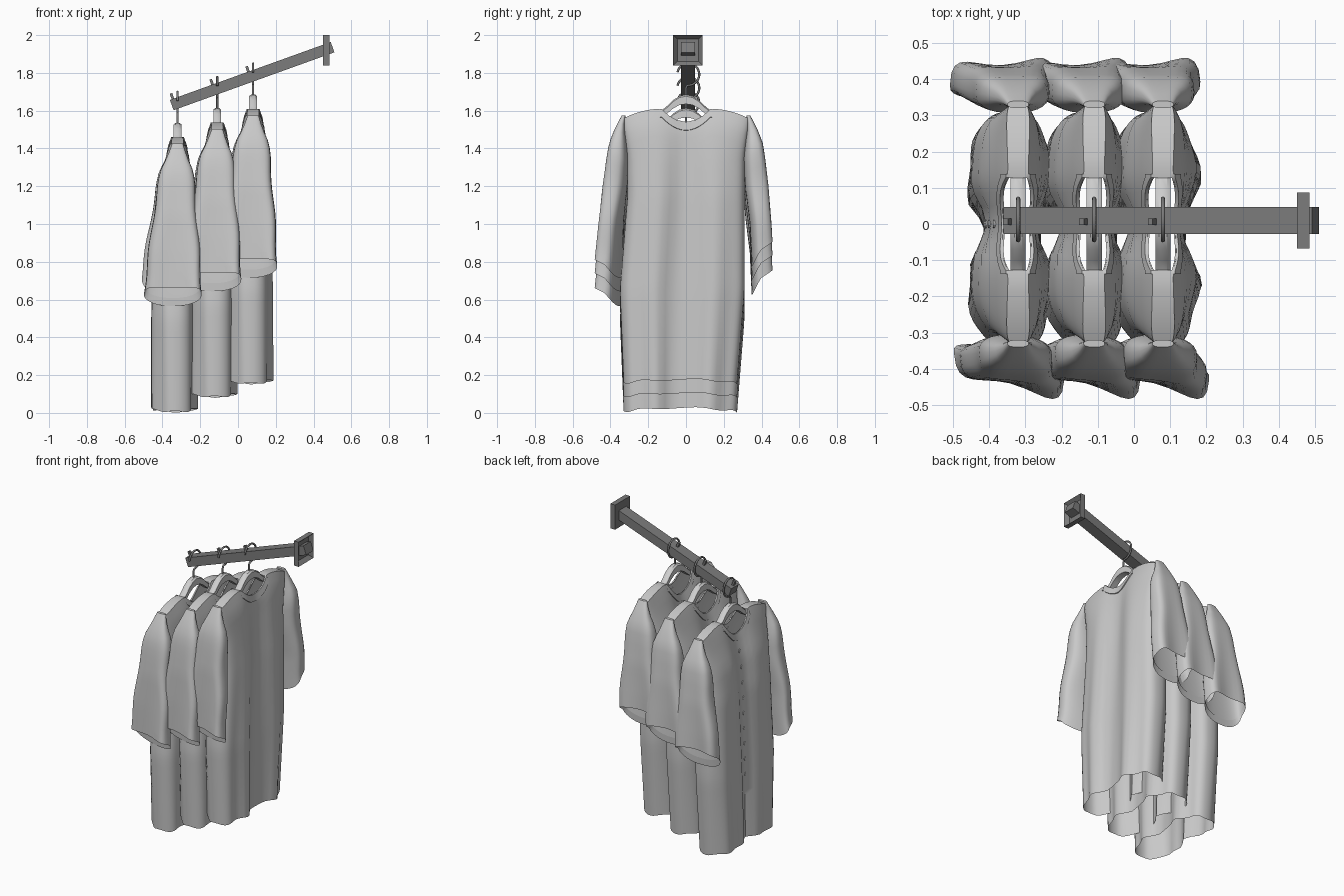
import bpy, bmesh, math
from mathutils import Vector, Matrix

if "Cube" in bpy.data.objects:
    bpy.data.objects.remove(bpy.data.objects["Cube"])


def material(name, value):
    mat = bpy.data.materials.new(name)
    mat.use_nodes = True
    colour = (value, value, value, 1)
    mat.diffuse_color = colour
    mat.node_tree.nodes["Principled BSDF"].inputs["Base Color"].default_value = colour
    return mat


cloth = material("light grey cloth", 0.58)
plastic = material("pale grey hanger", 0.62)
metal = material("dark grey metal", 0.2)


def make_object(name, bm, mat, smooth=None):
    bmesh.ops.recalc_face_normals(bm, faces=bm.faces)
    mesh = bpy.data.meshes.new(name)
    bm.to_mesh(mesh)
    bm.free()
    mesh.materials.append(mat)
    obj = bpy.data.objects.new(name, mesh)
    bpy.context.collection.objects.link(obj)
    if smooth:
        bpy.ops.object.select_all(action="DESELECT")
        obj.select_set(True)
        bpy.context.view_layer.objects.active = obj
        bpy.ops.object.shade_smooth_by_angle(angle=math.radians(smooth))
    return obj


def box(name, size, matrix, mat):
    bm = bmesh.new()
    bmesh.ops.create_cube(bm, size=1, matrix=matrix @ Matrix.Diagonal((*size, 1)))
    return make_object(name, bm, mat)


def wire(name, points, radius, mat):
    curve = bpy.data.curves.new(name, "CURVE")
    curve.dimensions = "3D"
    curve.bevel_depth = radius
    curve.bevel_resolution = 2
    curve.use_fill_caps = True
    spline = curve.splines.new("POLY")
    spline.points.add(len(points) - 1)
    for p, co in zip(spline.points, points):
        p.co = (*co, 1)
    curve.materials.append(mat)
    obj = bpy.data.objects.new(name, curve)
    bpy.context.collection.objects.link(obj)
    return obj


def table(keys, z):
    # Linear lookup in rows of (height, values...)
    if z <= keys[0][0]:
        return keys[0][1:]
    for a, b in zip(keys, keys[1:]):
        if z <= b[0]:
            f = (z - a[0]) / (b[0] - a[0])
            return [p + (q - p) * f for p, q in zip(a[1:], b[1:])]
    return keys[-1][1:]


def power(v, e):
    return math.copysign(abs(v) ** e, v)


def loft(bm, rows, closed=True):
    grid = [[bm.verts.new(p) for p in row] for row in rows]
    n = len(rows[0])
    for low, high in zip(grid, grid[1:]):
        for i in range(n if closed else n - 1):
            j = (i + 1) % n
            bm.faces.new((low[i], low[j], high[j], high[i]))
    return grid


# Shirt body: height, half width, y centre, half depth, x centre
BODY = [(0.0, 0.30, -0.03, 0.13, -0.02), (0.5, 0.33, -0.02, 0.13, -0.02),
        (1.0, 0.31, 0.0, 0.12, -0.02), (1.2, 0.31, 0.0, 0.1, -0.015),
        (1.35, 0.33, 0.0, 0.068, 0.0), (1.41, 0.34, 0.0, 0.05, 0.0),
        (1.46, 0.34, 0.0, 0.03, 0.0)]
NECK = 0.13
SIDES = 64


def top_height(a):
    y = abs(0.34 * power(math.sin(a), 0.8))
    if y < NECK:
        low = 1.39 if math.cos(a) > 0 else 1.35
        return low + (1.46 - low) * (y / NECK) ** 2
    return 1.46 - 0.05 * ((y - NECK) / 0.2) ** 2


def body_point(a, z, puff=0.0):
    width, yc, depth, xc = table(BODY, z)
    s = power(math.sin(a), 0.8)
    loose = max(0, 1 - z / 1.3)
    # Cloth hangs in two lobes, drawn in along the middle
    pinch = 1 - 0.42 * math.exp(-(s / 0.28) ** 2)
    fold = 0.01 * loose * math.sin(s * 13 + 1)
    c = power(math.cos(a), 0.85 - 0.2 * z)
    x = xc + c * (depth * pinch + puff) + fold
    return Vector((x, yc + s * width, z))


def shirt_body():
    bm = bmesh.new()
    angles = [math.tau * i / SIDES for i in range(SIDES)]
    rows = []
    for k in range(31):
        t = k / 30
        row = []
        for a in angles:
            hem = 0.016 + 0.01 * math.cos(a * 2) + 0.005 * math.sin(a * 7)
            row.append(body_point(a, hem + (top_height(a) - hem) * t))
        rows.append(row)
    top = loft(bm, rows)[-1]
    # Close the shoulders and leave the neck open
    half = SIDES // 2
    for i in range(-half // 2, half // 2):
        j = i + 1
        ys = [abs(top[q % SIDES].co.y) for q in (i, j)]
        if min(ys) >= NECK * 0.9:
            ring = [top[q % SIDES] for q in (i, j, half - j, half - i)]
            ring = list(dict.fromkeys(ring))
            if len(ring) > 2:
                bm.faces.new(ring)
    return make_object("shirt_body", bm, cloth, 50)


def collar(name, middle):
    bm = bmesh.new()
    span = [middle + (i / 12 - 1) * 0.33 for i in range(25)]
    rows = [[body_point(a, top_height(a) - drop, puff) for a in span]
            for drop, puff in ((0.045, 0.0), (0.043, 0.006), (0.0, 0.006), (0.0, -0.004))]
    loft(bm, rows, closed=False)
    return make_object(name, bm, cloth, 40)


# Sleeve: height, y centre, y radius, x radius
SLEEVE = [(0.6, 0.395, 0.045, 0.16), (0.85, 0.388, 0.05, 0.135), (1.05, 0.372, 0.06, 0.115),
          (1.2, 0.362, 0.056, 0.1), (1.28, 0.36, 0.046, 0.085), (1.36, 0.35, 0.025, 0.05),
          (1.425, 0.33, 0.01, 0.03)]


def sleeve(name, side, hem_mid, hem_tilt, skew, shift):
    bm = bmesh.new()
    rows = []
    for k in range(19):
        t = k / 18
        row = []
        for i in range(28):
            a = math.tau * i / 28
            c, s = power(math.cos(a), 0.85), power(math.sin(a), 0.75)
            hem = hem_mid + hem_tilt * s + 0.01 * math.cos(2 * a)
            z = hem + (1.425 - hem) * t
            yc, ry, rx = table(SLEEVE, z)
            x = c * rx * (1 + 0.04 * math.sin(z * 16)) + shift * (1 - t)
            # Outer corners of the cuff flare away from the body
            flare = 0.06 * c * c * max(s, 0)
            y = yc + s * ry + (flare + skew * c * rx) * (1 - t)
            row.append((x, side * y, z))
        rows.append(row)
    # Turn the cuff inward
    middle = Vector((shift, side * 0.4, hem_mid))
    rows.insert(0, [Vector(p).lerp(middle, 0.05) + Vector((0, 0, 0.04)) for p in rows[0]])
    grid = loft(bm, rows)
    bm.faces.new(grid[-1])
    return make_object(name, bm, cloth, 45)


def buttons():
    bm = bmesh.new()
    for k in range(9):
        p = body_point(math.pi, 1.24 - 0.1 * k)
        m = Matrix.Translation(p) @ Matrix.Rotation(math.pi / 2, 4, "Y")
        bmesh.ops.create_cone(bm, cap_ends=True, segments=10, radius1=0.011,
                              radius2=0.011, depth=0.012, matrix=m)
    return make_object("shirt_buttons", bm, cloth)


def hanger():
    # Rounded arch whose arms run inside the shoulders
    half = [(0, 1.535, 1.485), (0.035, 1.527, 1.48), (0.07, 1.505, 1.46), (0.1, 1.475, 1.435),
            (0.14, 1.442, 1.405), (0.22, 1.415, 1.385), (0.3, 1.385, 1.365)]
    arch = [(-y, t, b) for y, t, b in half[:0:-1]] + half
    bm = bmesh.new()
    rows = []
    for y, top, bottom in arch:
        w = 0.021
        rows.append([(-w, y, bottom), (w, y, bottom), (w, y, top - 0.008),
                     (w / 2, y, top), (-w / 2, y, top), (-w, y, top - 0.008)])
    grid = loft(bm, rows)
    bm.faces.new(grid[0])
    bm.faces.new(grid[-1])
    return make_object("hanger", bm, plastic, 30)


def hook():
    pts = [(0, 0, 1.52), (0, 0, 1.57)]
    for k in range(25):
        a = math.radians(-95 + k * 11)
        pts.append((0, 0.012 + 0.058 * math.cos(a), 1.642 + 0.058 * math.sin(a)))
    return wire("hanger_hook", pts, 0.006, metal)


# One dressed hanger, then two linked copies up the arm
parts = [shirt_body(), collar("collar_back", 0), collar("collar_front", math.pi),
         sleeve("right_sleeve", -1, 0.625, 0.05, 0.24, -0.025),
         sleeve("left_sleeve", 1, 0.705, 0.07, 0.05, -0.045),
         buttons(), hanger(), hook()]
SLOPE = 0.36
tilt = Matrix.Rotation(-math.atan(SLOPE), 4, "Y")


def arm_height(x):
    return 1.63 + (x + 0.35) * SLOPE


for index, x in enumerate((-0.32, -0.11, 0.08)):
    rise = (x + 0.32) * SLOPE + 0.003 * index
    for part in parts:
        obj = part
        if index:
            obj = part.copy()
            bpy.context.collection.objects.link(obj)
        obj.location = (x, 0, rise)
    # Stop pin beside each hook
    px = x - 0.015
    pin = Matrix.Translation((px, 0.006, arm_height(px))) @ tilt @ Matrix.Translation((0, 0, 0.042))
    box("stop_pin", (0.014, 0.018, 0.034), pin, metal)

# Sloping arm through a recessed wall plate
centre = Matrix.Translation((0.075, 0.01, arm_height(0.075)))
box("display_arm", (0.905, 0.075, 0.058), centre @ tilt, metal)

plate = bmesh.new()
bmesh.ops.create_cube(plate, size=1, matrix=Matrix.Translation((0.467, 0.01, 1.92))
                      @ Matrix.Diagonal((0.034, 0.155, 0.16, 1)))
outer = max(plate.faces, key=lambda f: f.calc_center_median().x)
bmesh.ops.inset_region(plate, faces=[outer], thickness=0.03)
bmesh.ops.translate(plate, verts=outer.verts, vec=(-0.024, 0, 0))
make_object("wall_plate", plate, metal)
